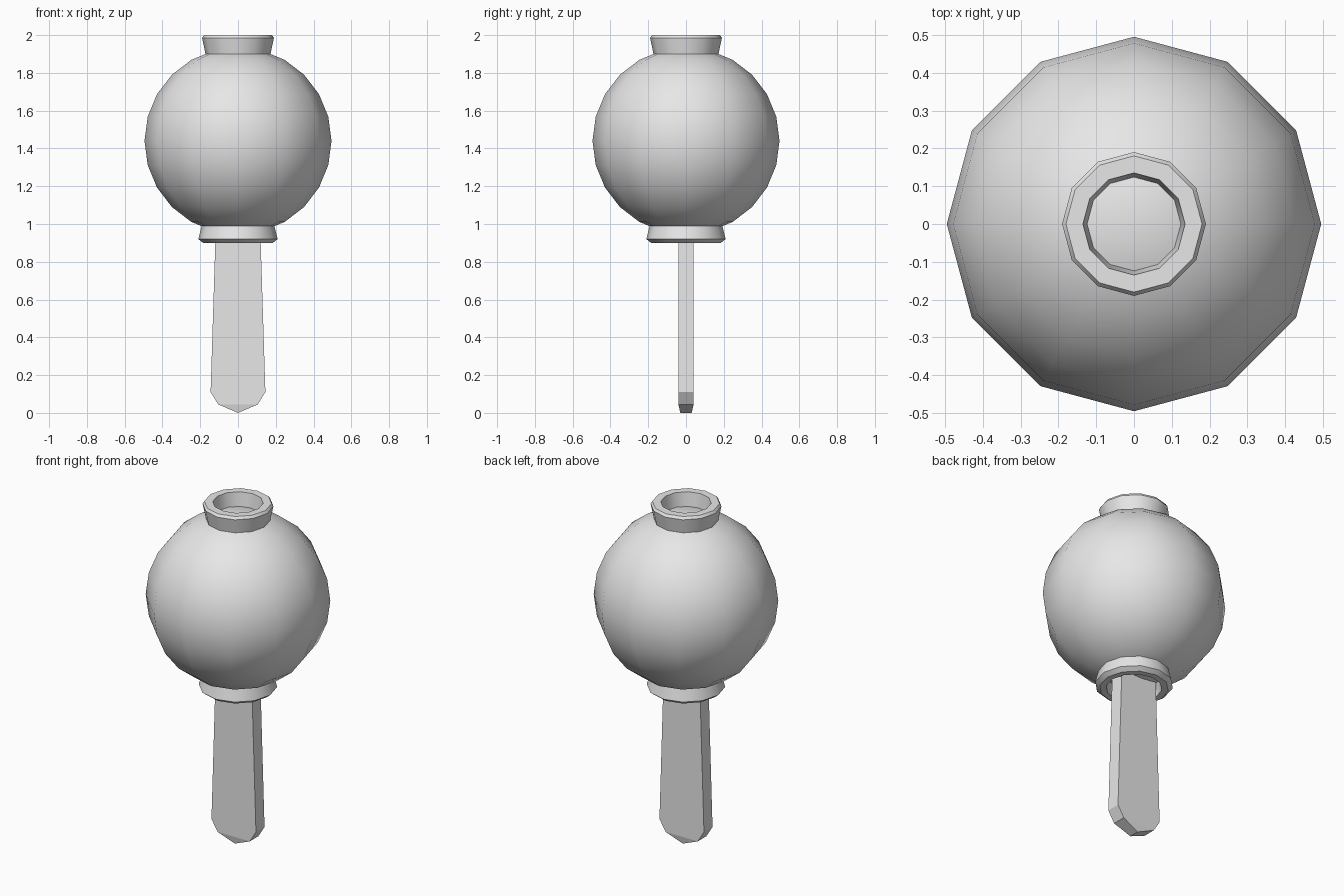
import bpy, bmesh, math

if "Cube" in bpy.data.objects:
    bpy.data.objects.remove(bpy.data.objects["Cube"])

grey = bpy.data.materials.new("plain grey")
grey.diffuse_color = (0.8, 0.8, 0.8, 1)
grey.use_nodes = True
grey.node_tree.nodes["Principled BSDF"].inputs["Base Color"].default_value = grey.diffuse_color
SIDES = 12


def finish(name, bm, smooth):
    bmesh.ops.recalc_face_normals(bm, faces=bm.faces[:])
    mesh = bpy.data.meshes.new(name)
    bm.to_mesh(mesh)
    bm.free()
    mesh.materials.append(grey)
    ob = bpy.data.objects.new(name, mesh)
    bpy.context.collection.objects.link(ob)
    if smooth:
        bpy.ops.object.select_all(action='DESELECT')
        ob.select_set(True)
        bpy.context.view_layer.objects.active = ob
        bpy.ops.object.shade_smooth_by_angle(angle=math.radians(35))
    return ob


def collar(name, profile):
    """Closed ring spun from (radius, height) points."""
    bm = bmesh.new()
    rings = []
    for r, z in profile:
        rings.append([bm.verts.new((r * math.cos(a), r * math.sin(a), z))
                      for a in (2 * math.pi * i / SIDES for i in range(SIDES))])
    for k, low in enumerate(rings):
        high = rings[(k + 1) % len(rings)]
        for i in range(SIDES):
            j = (i + 1) % SIDES
            bm.faces.new((low[i], low[j], high[j], high[i]))
    return finish(name, bm, True)


# Round body
bm = bmesh.new()
bmesh.ops.create_uvsphere(bm, u_segments=SIDES, v_segments=12, radius=0.495)
bmesh.ops.translate(bm, verts=bm.verts[:], vec=(0, 0, 1.44))
finish("round_body", bm, True)

# Open collars above and below the body
collar("top_collar", [(0.17, 1.89), (0.19, 1.985), (0.18, 2.0),
                      (0.135, 2.0), (0.12, 1.89)])
collar("bottom_collar", [(0.19, 1.0), (0.21, 0.92), (0.185, 0.90),
                         (0.15, 0.90), (0.135, 0.97)])

# Flat handle: half width, half depth and height of each row, down to the tip
bm = bmesh.new()
rows = [(0.117, 0.04, 1.0), (0.145, 0.04, 0.11), (0.105, 0.04, 0.045)]
loops = [[bm.verts.new((sx * w, sy * d, z))
          for sx, sy in ((-1, -1), (1, -1), (1, 1), (-1, 1))]
         for w, d, z in rows]
for a, b in zip(loops, loops[1:]):
    for i in range(4):
        j = (i + 1) % 4
        bm.faces.new((a[i], a[j], b[j], b[i]))
bm.faces.new(loops[0])
front, back = [bm.verts.new((0, y, 0)) for y in (-0.03, 0.03)]
fl, fr, br, bl = loops[-1]
bm.faces.new((fl, fr, front))
bm.faces.new((br, bl, back))
bm.faces.new((fr, br, back, front))
bm.faces.new((bl, fl, front, back))
finish("handle", bm, False)
